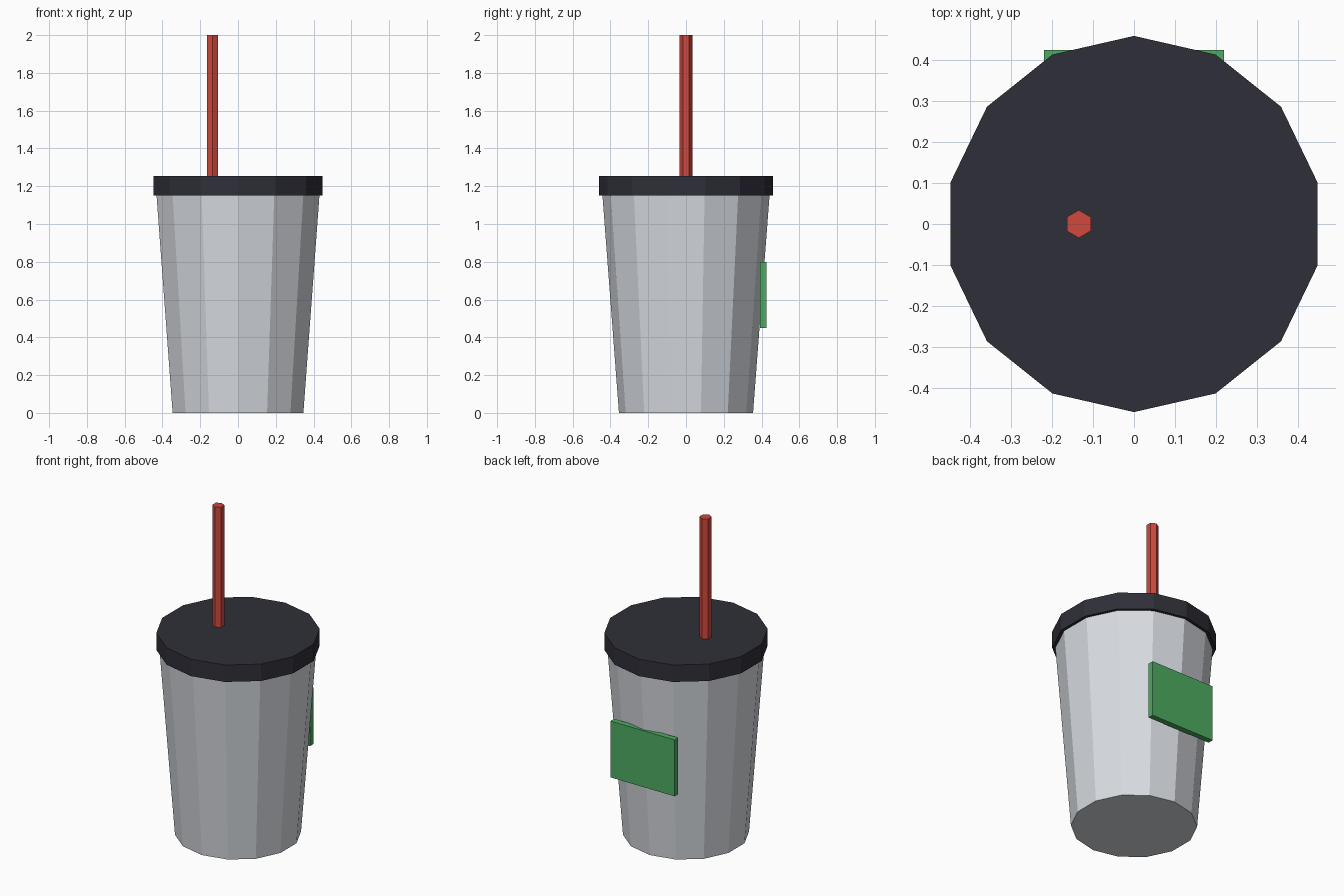
import bpy

cube = bpy.data.objects.get("Cube")
if cube:
    bpy.data.objects.remove(cube, do_unlink=True)


def make_material(name, rgb):
    mat = bpy.data.materials.new(name)
    mat.use_nodes = True
    mat.diffuse_color = (*rgb, 1)
    mat.node_tree.nodes["Principled BSDF"].inputs["Base Color"].default_value = (*rgb, 1)
    return mat


def finish(name, mat):
    obj = bpy.context.object
    obj.name = name
    obj.data.name = name
    obj.data.materials.append(mat)
    return obj


def tapered_tube(name, mat, sides, r_bottom, r_top, z_bottom, z_top, x=0):
    bpy.ops.mesh.primitive_cone_add(
        vertices=sides, radius1=r_bottom, radius2=r_top, depth=z_top - z_bottom,
        location=(x, 0, (z_bottom + z_top) / 2))
    return finish(name, mat)


light_grey = make_material("light grey", (0.68, 0.71, 0.75))
charcoal = make_material("charcoal", (0.028, 0.028, 0.04))
red = make_material("red", (0.63, 0.065, 0.047))
green = make_material("green", (0.075, 0.41, 0.12))

# Faceted cup and lid
SIDES = 14
tapered_tube("cup", light_grey, SIDES, 0.355, 0.443, 0, 1.16)
tapered_tube("lid", charcoal, SIDES, 0.46, 0.46, 1.15, 1.255)

# Hexagonal straw, set off to the right
tapered_tube("straw", red, 6, 0.034, 0.034, 1.2, 2, x=-0.135)

# Flat label on the back
bpy.ops.mesh.primitive_cube_add(size=1, location=(0, 0.408, 0.625))
label = finish("label", green)
label.scale = (0.44, 0.035, 0.35)
